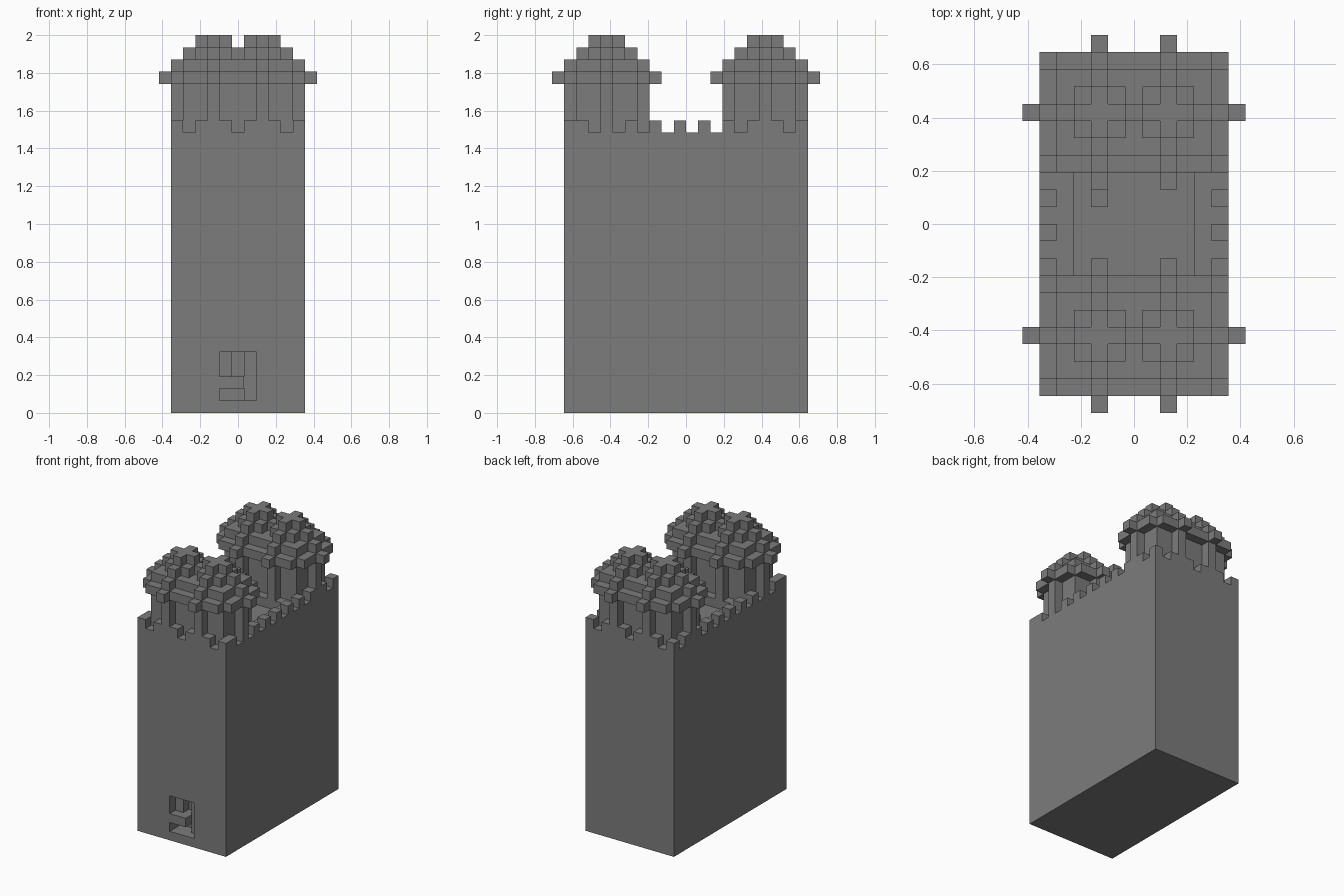
import bpy, bmesh
from itertools import product
from mathutils import Vector

if "Cube" in bpy.data.objects:
    bpy.data.objects.remove(bpy.data.objects["Cube"], do_unlink=True)

NX, NY, NZ = 11, 20, 31        # keep width, keep depth, full height in blocks
U = 2 / NZ                     # block size
WALL = 23                      # wall top, in blocks

stone = bpy.data.materials.new("grey_stone")
stone.use_nodes = True
grey = (0.2, 0.2, 0.2, 1)
stone.diffuse_color = grey
bsdf = stone.node_tree.nodes["Principled BSDF"]
bsdf.inputs["Base Color"].default_value = grey
bsdf.inputs["Roughness"].default_value = 0.9


def blocks(xs, ys, zs):
    return set(product(xs, ys, zs))


def build(name, cells):
    """Skin a set of blocks with its outer faces only, then merge flat areas."""
    bm = bmesh.new()
    corners = {}

    def vert(p):
        if p not in corners:
            corners[p] = bm.verts.new(((p[0] - NX / 2) * U, (p[1] - NY / 2) * U, p[2] * U))
        return corners[p]

    for cell in sorted(cells):
        for axis, side in product(range(3), (0, 1)):
            near = list(cell)
            near[axis] += 2 * side - 1
            if tuple(near) in cells:
                continue
            a, b = (axis + 1) % 3, (axis + 2) % 3
            loop = []
            for da, db in ((0, 0), (1, 0), (1, 1), (0, 1)):
                p = list(cell)
                p[axis] += side
                p[a] += da
                p[b] += db
                loop.append(vert(tuple(p)))
            bm.faces.new(loop if side else loop[::-1])
    bmesh.ops.dissolve_limit(bm, angle_limit=0.01, verts=bm.verts[:],
                             edges=bm.edges[:], delimit={'NORMAL'})
    mesh = bpy.data.meshes.new(name)
    bm.to_mesh(mesh)
    bm.free()
    mesh.materials.append(stone)
    obj = bpy.data.objects.new(name, mesh)
    bpy.context.collection.objects.link(obj)
    return obj


def disc(cx, cy, r, z):
    span = range(-r, r + 1)
    return {(cx + x, cy + y, z) for x in span for y in span if x * x + y * y <= r * r}


def turret(cx, cy):
    """Round shaft, wider ring, then a stepped dome."""
    radii = [3] * 4 + [4, 3, 2, 1]
    return set().union(*(disc(cx, cy, r, WALL + k) for k, r in enumerate(radii)))


# Keep with a sunken roof and a doorway niche
keep = blocks(range(NX), range(NY), range(WALL))
keep -= blocks(range(2, NX - 2), range(7, 13), [WALL - 1])
keep -= blocks(range(4, 7), [0], range(1, 5))
keep -= blocks([4, 5], [1], [1])
keep -= blocks([5], [1], [3, 4])
keep |= blocks([4, 5], [0], [2])
build("keep", keep)

# Turret pairs
front = turret(3, 3) | turret(7, 3)
back = turret(3, 16) | turret(7, 16)
build("front_turrets", front)
build("back_turrets", back)

# Battlements round the wall top
merlons = blocks(range(0, NX, 2), [0, NY - 1], [WALL])
merlons |= blocks([0, NX - 1], range(1, NY, 2), [WALL])
build("battlements", merlons - front - back)

# Single block on the roof
build("roof_block", blocks([3], [11], [WALL - 1]))
